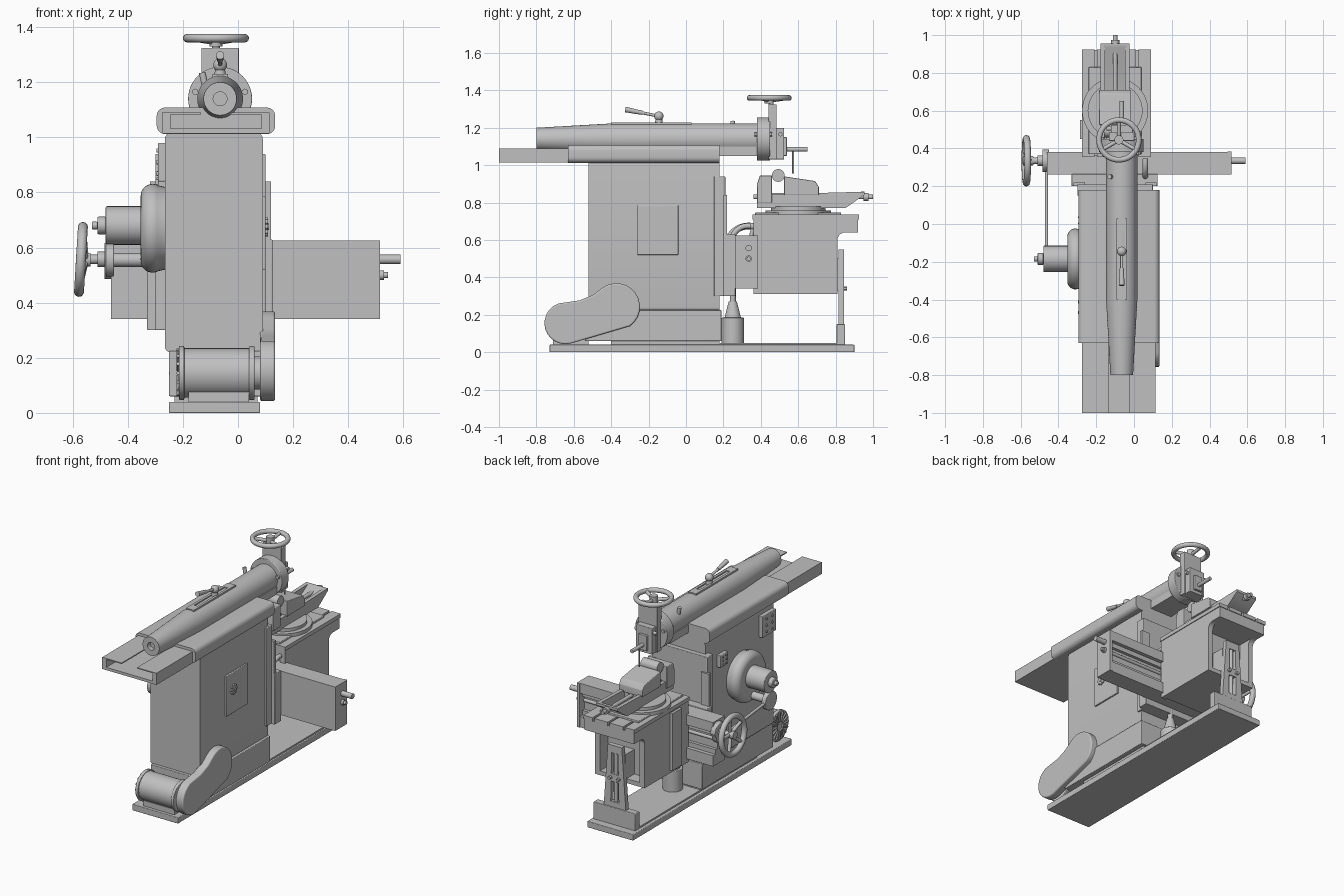
import bpy, bmesh, math
from mathutils import Vector, Matrix

if "Cube" in bpy.data.objects:
    bpy.data.objects.remove(bpy.data.objects["Cube"])

gray = bpy.data.materials.new("machine gray")
gray.use_nodes = True
gray.diffuse_color = (.53, .53, .53, 1)
gray.node_tree.nodes["Principled BSDF"].inputs["Base Color"].default_value = gray.diffuse_color

AXES = {"x": Vector((1, 0, 0)), "y": Vector((0, 1, 0)), "z": Vector((0, 0, 1))}
EDGE = .004          # small edge rounding
MID = -.08           # centre line of the base and table
RAM_X, RAM_Z = -.065, 1.14
VISE_X = -.1


def finish(name, bm, bevel=0):
    bmesh.ops.recalc_face_normals(bm, faces=bm.faces)
    mesh = bpy.data.meshes.new(name)
    bm.to_mesh(mesh)
    bm.free()
    mesh.materials.append(gray)
    part = bpy.data.objects.new(name, mesh)
    bpy.context.collection.objects.link(part)
    if bevel:
        rounding = part.modifiers.new("rounding", "BEVEL")
        rounding.width, rounding.segments, rounding.limit_method = bevel, 3, "ANGLE"
    bpy.ops.object.select_all(action="DESELECT")
    part.select_set(True)
    bpy.context.view_layer.objects.active = part
    bpy.ops.object.shade_smooth_by_angle(angle=math.radians(35))


def box(name, x, y, z, bevel=0):
    bm = bmesh.new()
    bmesh.ops.create_cube(bm, size=1)
    for vert in bm.verts:
        vert.co = [span[c > 0] for c, span in zip(vert.co, (x, y, z))]
    finish(name, bm, bevel)


def around(center, half):
    return center - half, center + half


def place(axis, across, along):
    """Point from its two coordinates across an axis and one along it."""
    u, v = across
    return Vector({"x": (along, u, v), "y": (u, along, v), "z": (u, v, along)}[axis])


def bar(name, start, end, radius, tip=None, sides=32, bevel=0):
    start, end = Vector(start), Vector(end)
    turn = (end - start).to_track_quat("Z", "Y").to_matrix().to_4x4()
    bm = bmesh.new()
    bmesh.ops.create_cone(bm, cap_ends=True, segments=sides, radius1=radius, radius2=tip or radius,
                          depth=(end - start).length, matrix=Matrix.Translation((start + end) / 2) @ turn)
    finish(name, bm, bevel)


def rod(name, axis, across, start, end, radius, **shape):
    bar(name, place(axis, across, start), place(axis, across, end), radius, **shape)


def extrude(name, axis, outline, start, end, bevel=0):
    bm = bmesh.new()
    face = bm.faces.new([bm.verts.new(place(axis, p, start)) for p in outline])
    moved = bmesh.ops.extrude_face_region(bm, geom=[face], use_keep_orig=True)["geom"]
    bmesh.ops.translate(bm, verts=[g for g in moved if isinstance(g, bmesh.types.BMVert)],
                        vec=AXES[axis] * (end - start))
    finish(name, bm, bevel)


def lathe(name, center, axis, profile, closed=False):
    """Spin (radius, height) points around an axis."""
    bm = bmesh.new()
    verts = [bm.verts.new((r, 0, h)) for r, h in profile]
    edges = [bm.edges.new(pair) for pair in zip(verts, verts[1:] + verts[:closed])]
    bmesh.ops.spin(bm, geom=verts + edges, cent=(0, 0, 0), axis=AXES["z"], angle=math.tau, steps=48)
    bmesh.ops.remove_doubles(bm, verts=bm.verts, dist=EDGE / 100)
    bm.transform(Matrix.Translation(center) @ axis.to_track_quat("Z", "Y").to_matrix().to_4x4())
    finish(name, bm)


def arc(center, radius, first, last, steps=12):
    angles = [math.radians(first + (last - first) * i / steps) for i in range(steps + 1)]
    return [(center[0] + radius * math.cos(a), center[1] + radius * math.sin(a)) for a in angles]


def rounded(u, v, radius):
    """Rectangle outline with rounded corners."""
    (left, right), (low, high) = around(0, radius)[::-1], around(0, radius)[::-1]
    corners = ((u[1] + right, v[1] + high), (u[0] + left, v[1] + high),
               (u[0] + left, v[0] + low), (u[1] + right, v[0] + low))
    return [p for i, c in enumerate(corners) for p in arc(c, radius, i * 90, i * 90 + 90, 6)]


def handwheel(name, center, axis, radius, thick, spokes):
    center = Vector(center)
    reach = radius - thick
    lathe(name + "_rim", center, axis, arc((reach, 0), thick, 0, 330), closed=True)
    turn = axis.to_track_quat("Z", "Y")
    for u, v in arc((0, 0), reach, 30, 390, spokes)[1:]:
        bar(name + "_spoke", center - axis * thick, center + turn @ Vector((u, v, 0)), .011, sides=12)
    bar(name + "_hub", center - axis * thick * 2, center + axis * thick, .024)


def pipe(name, x, path, radius):
    curve = bpy.data.curves.new(name, "CURVE")
    curve.dimensions, curve.bevel_depth, curve.use_fill_caps = "3D", radius, True
    spline = curve.splines.new("POLY")
    spline.points.add(len(path) - 1)
    for point, across in zip(spline.points, path):
        point.co = (x, *across, 1)
    curve.materials.append(gray)
    bpy.context.collection.objects.link(bpy.data.objects.new(name, curve))


# Base and column
box("base_plate", around(MID - .005, .165), (-.73, .9), (0, .04), EDGE)
box("base_pad", around(MID, .15), (-.4, .84), (.03, .05))
box("column_foot", (-.25, .1), (-.54, .19), (.06, .225), EDGE)
box("column_foot_core", (-.23, .07), (-.4, .18), (.04, .07))
extrude("column", "y", rounded((-.265, .09), (.22, 1.015), .02), -.52, .18)
box("column_ways", (-.3, .1), (.15, .21), (.3, .94), EDGE)
box("saddle", (-.33, .125), (.2, .265), (.3, .63), EDGE)
box("left_way_strip", (-.32, -.26), (.2, .22), (.3, .84))
box("right_way_strip", (.06, .12), (.2, .22), (.3, .84))

# Access door with lobed knob
door = (-.19, .675)
box("access_door", (.08, .1), (-.26, -.04), (.52, .785), EDGE)
rod("door_knob", "x", door, .09, .108, .024)
for lobe in arc(door, .026, 0, 360, 8)[1:]:
    rod("door_knob_lobe", "x", lobe, .09, .108, .008, sides=12)
rod("door_knob_center", "x", door, .1, .113, .012)


def switch_box(name, y, z, size):
    box(name, (-.29, -.26), around(y, size), around(z, size), EDGE)
    for row in (-.6, 0, .6):
        for side in (-.4, .4):
            rod(name + "_button", "x", (y + side * size, z + row * size), -.28, -.296, size / 9)


switch_box("switch_panel", -.44, .91, .07)
switch_box("small_switch", .02, .85, .04)

# Ram guide and slotted rear channel
guide_x = -.08
extrude("ram_guide", "y", rounded(around(guide_x, .215), (1.012, 1.108), .03), -.63, .18)
box("channel_floor", around(guide_x, .195), (-1, -.6), (1.014, 1.032))
for side in (-1, 1):
    box("channel_wall", sorted((guide_x + side * .165, guide_x + side * .195)), (-1, -.6), (1.014, 1.09))
    box("channel_lip", sorted((guide_x + side * .055, guide_x + side * .195)), (-1, -.6), (1.083, 1.09))

# Ram with slotted top and clamping lever
lathe("ram", (RAM_X, 0, RAM_Z), AXES["y"],
      [(0, -.77), (.025, -.77), (.025, -.8), (.06, -.8), (.083, -.4), (.083, .38), (0, .38)])
box("ram_slide", around(RAM_X, .08), (-.4, .38), (1.05, 1.1))
for side in (-1, 1):
    box("slot_rail", around(RAM_X + side * .02, .008), (-.4, .03), (1.2, 1.229))
for end in (-.37, 0):
    box("slot_end", around(RAM_X, .028), around(end, .03), (1.2, 1.229))
lever = Vector((RAM_X, -.145, 1.262))
bar("lever_post", lever - AXES["z"] * .06, lever, .024, tip=.016)
lathe("lever_hub", lever, AXES["z"], arc((0, 0), .025, -90, 90))
slope = Vector((0, -1, .2))
bar("lever_arm", lever, lever + slope * .1, .008)
bar("lever_grip", lever + slope * .09, lever + slope * .18, .011, tip=.015)
bar("ram_oiler", (-.12, .25, 1.19), (-.13, .25, 1.235), .012)

# Tool head
rod("swivel_disc", "y", (RAM_X, RAM_Z), .38, .45, .116, sides=48, bevel=EDGE)
for side in (-1, 1):
    rod("swivel_bolt", "y", (RAM_X + side * .09, RAM_Z + .025), .365, .46, .012, sides=6)
box("head_slide", around(RAM_X, .068), (.44, .485), (1.03, 1.325), EDGE)
box("clapper_box", around(RAM_X, .058), (.48, .525), (1.03, 1.2), EDGE)
box("clapper", around(RAM_X, .03), (.52, .54), (1.05, 1.15), EDGE)
rod("clapper_pivot", "x", (.505, 1.165), -.145, .01, .011)
rod("tool_clamp", "y", (RAM_X, 1.085), .53, .65, .012)
rod("tool", "z", (RAM_X, .573), .955, 1.085, .005)
rod("feed_screw", "z", (MID, .455), 1.3, 1.36, .014)
handwheel("head_handwheel", (MID, .445, 1.36), AXES["z"], .12, .015, 3)

# Gear cover and drive hub
lathe("gear_cover", (-.265, -.185, .67), -AXES["x"],
      [(.15, 0)] + arc((.118, .045), .043, -30, 90) + [(.07, .082), (0, .082)])
for start, end, radius in ((-.34, -.48, .07), (-.48, -.51, .032), (-.51, -.53, .014)):
    rod("drive_hub", "x", (-.185, .68), start, end, radius, bevel=EDGE)

# Motor with cooling fins
motor = (-.65, .145)
rod("motor", "x", motor, -.2, .055, .09)
rod("motor_shaft", "x", motor, .05, .09, .06)
for start in (-.215, .04):
    rod("motor_flange", "x", motor, start, start + .02, .098, sides=40, bevel=EDGE)
for inner, outer in zip(arc(motor, .03, 0, 360, 16)[1:], arc(motor, .088, 0, 360, 16)[1:]):
    bar("motor_fin", (-.217, *inner), (-.217, *outer), .007, sides=6)
box("motor_mount", (-.18, .04), (-.71, -.52), (.03, .075))

# Belt cover: two round lobes and a dip between them
lobes = arc((-.645, .155), .112, 110, 285) + arc((-.372, .243), .126, -55, 125)
extrude("belt_cover", "x", lobes + [(-.5, .305), (-.57, .277)], .08, .135, EDGE * 2)

# Cross rail: a back slab, two ways with lips, and a closing plate
rail_x, rail_y = (-.46, .5), .335
box("cross_rail", rail_x, (.262, .335), (.34, .625))
for edge, lip in (((.34, .44), (.34, .41)), ((.53, .625), (.56, .625))):
    box("rail_way", rail_x, (.32, .355), edge)
    box("rail_lip", rail_x, (.34, .38), lip)
box("rail_end", (.495, .515), (.262, .385), (.34, .625))
screw, feed = (rail_y, .557), (rail_y, .5)
rod("cross_screw", "x", screw, -.55, .59, .017)
rod("screw_collar", "x", screw, -.51, -.48, .028)
rod("feed_shaft", "x", feed, -.46, .545, .011)
rod("feed_shaft_collar", "x", feed, .515, .53, .017)
extrude("feed_bracket", "x", arc(screw, .06, 0, 180) + arc((rail_y, .53), .045, 180, 360), -.485, -.45, EDGE)
handwheel("cross_handwheel", (-.57, *screw), Vector((-1, 0, .06)), .136, .018, 5)
crank = (-.19, .555)
rod("crank_disc", "x", crank, -.45, -.48, .06, bevel=EDGE)
rod("crank_shaft", "x", crank, -.26, -.46, .025)
bar("feed_link", (-.463, *crank), (-.463, *feed), .009)

# Table: hollow box with overhanging slotted top
bracket = [(.36, .312), (.81, .312)] + arc((.85, .6), .04, 180, 90) + [(.92, .64), (.92, .715), (.36, .715)]
for start in (-.27, .05):
    extrude("table_side", "x", bracket, start, start + .035)
box("table_core", (-.26, .07), (.376, .73), (.312, .715))
box("table_floor", (-.26, .07), (.7, .81), (.312, .34))
box("table_top", (-.27, .085), (.36, .92), (.64, .712))
for land in ((-.275, -.21), (-.195, -.1), (-.085, .01), (.025, .09)):
    box("table_land", land, (.355, .925), (.71, .735))
box("table_rib", (-.287, -.26), (.45, .55), (.33, .7))

# Vise on a swivel base
box("vise_flange", around(VISE_X, .14), (.37, .83), (.73, .747), EDGE)
rod("vise_base", "z", (VISE_X, .6), .735, .758, .175, sides=48)
rod("vise_swivel", "z", (VISE_X, .6), .755, .778, .145, sides=48)
slope = [(.38, .772), (.855, .772), (.955, .842)]
for side in (-1, 1):
    middle = VISE_X + side * .065
    extrude("vise_wall", "x", slope + [(.955, .858), (.38, .842)], middle - .012, middle + .012)
extrude("vise_floor", "x", slope + [(.955, .858), (.935, .858), (.84, .8), (.38, .8)], *around(VISE_X, .06))
box("jaw_guide", around(VISE_X, .05), (.46, .7), (.79, .85))
left, right = around(VISE_X, .085)
extrude("fixed_jaw", "x", [(.38, .8), (.46, .8), (.46, .945), (.395, .945), (.38, .9)], left, right, EDGE)
extrude("moving_jaw", "x", [(.525, .84), (.71, .84), (.71, .885), (.69, .915), (.525, .94)], left, right, EDGE)
rod("workpiece", "x", (.493, .945), -.16, -.04, .034)
rod("vise_screw", "y", (VISE_X, .83), .36, 1, .012)
rod("vise_screw_collar", "y", (VISE_X, .83), .95, .975, .022)

# Table support with slots
leg_y = (.815, .845)
box("support_foot", around(MID, .15), (.805, .85), (.03, .15), EDGE)
for side in (-1, 1):
    leg = [(MID + side * reach, z) for reach, z in ((.03, .14), (.08, .14), (.05, .55), (.022, .55))]
    extrude("support_leg", "y", leg, *leg_y)
    rod("support_bolt", "y", (MID + side * .03, .34), .78, .862, .011, sides=6)
for z in (.16, .34, .525):
    box("support_web", around(MID, .035), leg_y, around(z, .025))
rod("support_rib", "z", (MID, .83), .15, .54, .012)
box("support_pad", around(MID, .06), (.72, .82), (.33, .5))

# Elevating screw and oil lines
jack = (MID, .25)
rod("jack_base", "z", jack, .04, .185, .06, bevel=EDGE)
rod("jack_cone", "z", jack, .18, .27, .045, tip=.022)
rod("jack_screw", "z", jack, .26, .4, .016)
pipe("upper_oil_line", .06, arc((.33, .59), .085, 180, 80), .015)
pipe("lower_oil_line", .06, arc((.36, .48), .06, -80, 80), .012)
